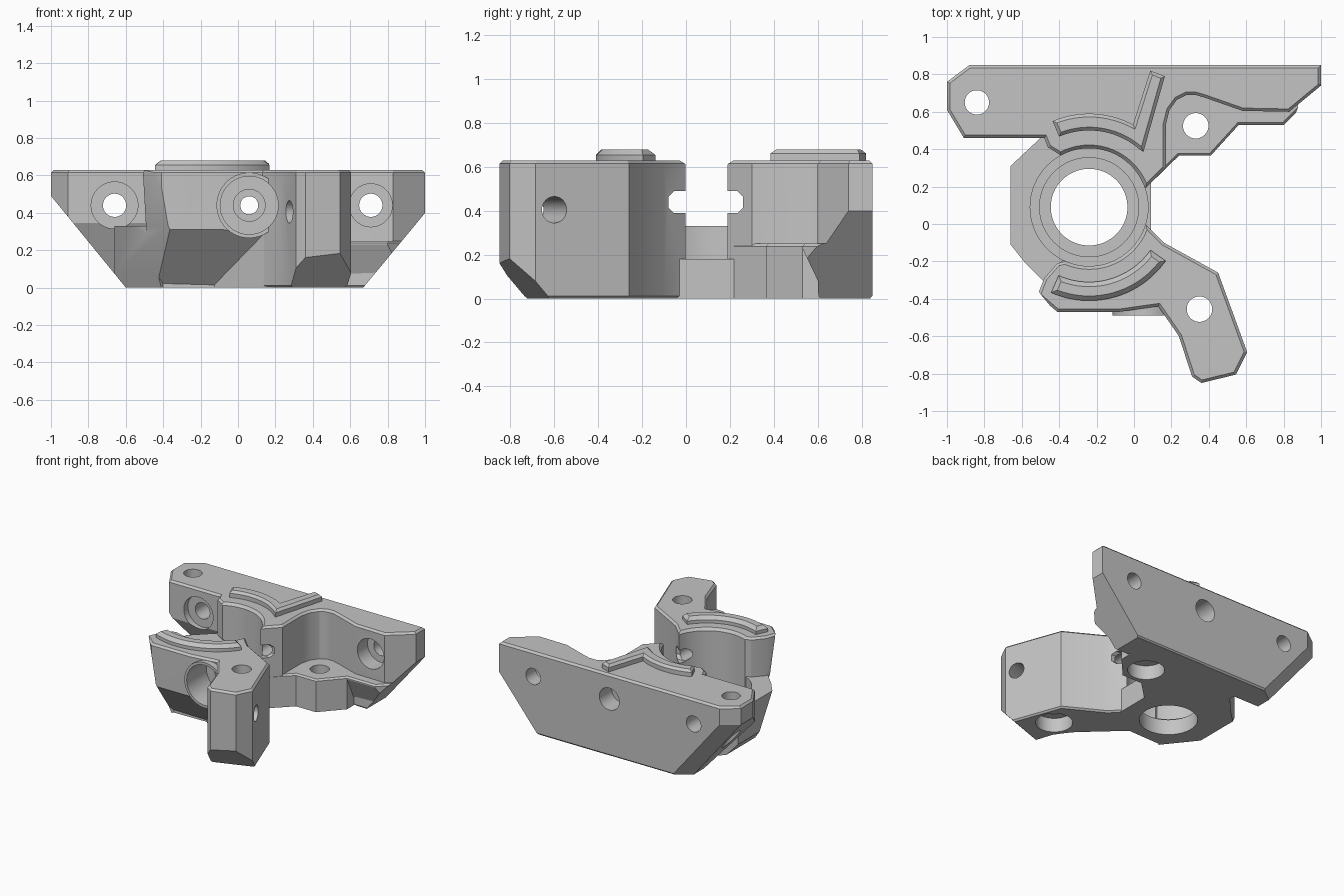
import bpy, bmesh, math
from mathutils import Matrix, Vector

cube = bpy.data.objects.get("Cube")
if cube:
    bpy.data.objects.remove(cube, do_unlink=True)

grey = bpy.data.materials.new("plain_grey")
grey.use_nodes = True
grey.diffuse_color = (0.55, 0.55, 0.55, 1)
grey.node_tree.nodes["Principled BSDF"].inputs["Base Color"].default_value = (0.55, 0.55, 0.55, 1)

TOP = 0.63
RING = Vector((-0.24, 0.09))


def add_object(name, bm):
    bmesh.ops.recalc_face_normals(bm, faces=bm.faces)
    mesh = bpy.data.meshes.new(name)
    bm.to_mesh(mesh)
    bm.free()
    mesh.materials.append(grey)
    ob = bpy.data.objects.new(name, mesh)
    bpy.context.scene.collection.objects.link(ob)
    return ob


def prism(name, pts, low, high, axis="z", bevel=0, foot=0):
    """Extrude a 2D profile along an axis, with optional chamfered rims."""
    place = {"z": lambda u, v, w: (u, v, w),
             "y": lambda u, v, w: (u, w, v),
             "x": lambda u, v, w: (w, u, v)}[axis]
    bm = bmesh.new()
    ends = [[bm.verts.new(place(u, v, w)) for u, v in pts] for w in (low, high)]
    caps = [bm.faces.new(ring) for ring in ends]
    n = len(pts)
    for i in range(n):
        j = (i + 1) % n
        bm.faces.new((ends[0][i], ends[0][j], ends[1][j], ends[1][i]))
    bmesh.ops.recalc_face_normals(bm, faces=bm.faces)
    rims = [(list(cap.edges), size) for cap, size in zip(caps, (foot, bevel)) if size]
    for edges, size in rims:
        bmesh.ops.bevel(bm, geom=edges, offset=size, segments=1,
                        affect="EDGES", clamp_overlap=True)
    return add_object(name, bm)


def rod(name, start, end, radius, radius_end=None):
    """Cylinder between two points."""
    start, end = Vector(start), Vector(end)
    bm = bmesh.new()
    turn = (end - start).to_track_quat("Z", "Y").to_matrix().to_4x4()
    bmesh.ops.create_cone(bm, cap_ends=True, segments=64, radius1=radius,
                          radius2=radius_end or radius, depth=(end - start).length,
                          matrix=Matrix.Translation((start + end) / 2) @ turn)
    return add_object(name, bm)


def spun(ob, degrees):
    ob.data.transform(Matrix.Rotation(math.radians(degrees), 4, "Z"))
    return ob


def combine(target, tool, operation):
    mod = target.modifiers.new("cut", "BOOLEAN")
    mod.operation, mod.object, mod.solver = operation, tool, "EXACT"
    bpy.context.view_layer.update()
    deps = bpy.context.evaluated_depsgraph_get()
    mesh = bpy.data.meshes.new_from_object(target.evaluated_get(deps))
    target.modifiers.clear()
    target.data = mesh
    bpy.data.objects.remove(tool, do_unlink=True)


def arc(radius, first, last, steps=20):
    angles = [math.radians(first + (last - first) * i / steps) for i in range(steps + 1)]
    return [(RING.x + radius * math.cos(a), RING.y + radius * math.sin(a)) for a in angles]


# Front block with its arm
body = prism("bracket_body", [
    (0.06, 0), (0.16, -0.10), (0.45, -0.26), (0.605, -0.685), (0.545, -0.805),
    (0.36, -0.85), (0.31, -0.815), (0.24, -0.60), (0.13, -0.44), (-0.08, -0.47),
    (-0.41, -0.47), (-0.515, -0.38), (-0.48, -0.29), (-0.41, -0.21),
    (-0.33, -0.19), (-0.24, 0)], 0, TOP, bevel=0.015, foot=0.012)
# Sloping underside of the front block
combine(body, prism("slope", [(-0.7, 0.565), (-0.7, -0.1), (-0.10, -0.1)],
                    -0.8, 0.14, "x"), "DIFFERENCE")

# Back bar, ring base, shelf, arm root and front boss
bar = prism("bar", [
    (-1, 0.76), (-0.88, 0.85), (1, 0.85), (1, 0.74), (0.83, 0.60), (0.58, 0.605),
    (0.38, 0.675), (0.33, 0.69), (0.28, 0.69), (0.23, 0.665), (0.19, 0.61),
    (0.17, 0.53), (0.17, 0.30), (0.06, 0.19), (-0.24, 0.18), (-0.38, 0.36),
    (-0.46, 0.41), (-0.48, 0.46), (-0.91, 0.46), (-1, 0.61)],
    0, TOP, bevel=0.015, foot=0.012)
# The left half of the bar leans back below its screw, and its back corner is clipped
combine(bar, prism("bar_undercut", [
    (0.3, 0.345), (0.46, 0.345), (0.64, 0), (0.692, -0.1), (0.3, -0.1)],
    -1.2, -0.38, "x"), "DIFFERENCE")
corner = prism("bar_corner", [(-1.2, 0.61), (-0.84, 0.88), (-1.2, 0.9)], -0.1, 0.49)
for vert in corner.data.vertices:
    vert.co.x += (0.49 - vert.co.z) * 0.816
combine(bar, corner, "DIFFERENCE")

shelf = prism("shelf", [
    (0.06, 0.19), (0.24, 0.365), (0.41, 0.365), (0.56, 0.53), (0.80, 0.53),
    (0.99, 0.72), (0.93, 0.84), (0.06, 0.84)], 0, 0.25, bevel=0.012)
# The foot of the shelf leans back under its outer end
combine(shelf, prism("shelf_undercut", [
    (0.53, 0.23), (0.4, 0.23), (0.4, -0.1), (0.688, -0.1)], 0.56, 1.1, "x"), "DIFFERENCE")

base = [(-0.36, 0.62), (-0.50, 0.46), (-0.66, 0.31), (-0.66, -0.13), (-0.48, -0.31),
        (-0.40, -0.21)]
parts = [
    bar, shelf,
    prism("ring_base", base + [(-0.3, -0.15), (-0.3, 0.62)], 0, 0.33),
    prism("ring_floor", base + [(0.0, -0.2), (0.09, -0.1), (0.09, 0.22), (0.05, 0.5)],
          0, 0.18),
    prism("arm_root", [
        (-0.13, -0.2), (0.15, -0.46), (0.25, -0.58), (0.3, -0.4), (0.1, -0.1)], 0, 0.31),
    rod("boss", (0.06, -0.49, 0.44), (0.06, -0.3, 0.44), 0.175),
]
for part in parts:
    combine(body, part, "UNION")

# Stepped ring seat
cx, cy = RING
cuts = [
    rod("seat", (cx, cy, 0.16), (cx, cy, 0.8), 0.315),
    rod("seat_step", (cx, cy, 0.12), (cx, cy, 0.3), 0.265),
    rod("seat_hole", (cx, cy, -0.1), (cx, cy, 0.3), 0.205),
    rod("seat_rim", (cx, cy, TOP - 0.02), (cx, cy, TOP + 0.02), 0.315, 0.35),
    # Side gap and cross groove with clipped corners
    prism("gap", [(-0.1, 0), (0.3, 0), (0.3, 0.18), (-0.1, 0.18)], 0.18, 0.8),
    prism("groove", [
        (-0.08, 0.415), (-0.055, 0.39), (0.235, 0.39), (0.26, 0.415),
        (0.26, 0.465), (0.235, 0.49), (-0.055, 0.49), (-0.08, 0.465)], -0.2, 0.155, "x"),
    # Sloping bar ends
    prism("left_end", [(-1.2, 0.735), (-1.2, -0.1), (-0.518, -0.1)], -1, 1, "y"),
    prism("right_end", [(1.2, 0.64), (1.2, -0.1), (0.587, -0.1)], -1, 1, "y"),
    # Leaning facet on the left front corner
    spun(prism("corner_facet", [
        (-0.625, TOP), (-0.585, 0.33), (-0.46, 0), (-0.425, -0.1), (-0.9, -0.1),
        (-0.9, TOP)], -0.6, 0.3, "x"), -51.5),
    # Chamfered arm toe
    spun(prism("toe", [(-1.03, 0.283), (-1.03, -0.1), (-0.69, -0.1)],
               -0.2, 0.6, "x"), 19.6),
    # Stepped pivot bore through block and bar
    rod("bore_mouth", (0.06, -0.6, 0.44), (0.06, -0.25, 0.44), 0.155),
    rod("bore_step", (0.06, -0.3, 0.44), (0.06, -0.19, 0.44), 0.085),
    rod("bore", (0.06, -0.3, 0.44), (0.06, 1, 0.44), 0.048),
    rod("bore_back", (0.06, 0.7, 0.44), (0.06, 1, 0.44), 0.085),
    # Crosswise hole in the arm
    rod("arm_cross_hole", (0.04, -0.79, 0.405), (0.80, -0.52, 0.405), 0.06),
]
# Upright screw holes, two of them with a wide mouth underneath
for x, y, r in ((-0.84, 0.65, 0.065), (0.33, 0.525, 0.068), (0.35, -0.455, 0.068)):
    cuts.append(rod("upright_hole", (x, y, -0.1), (x, y, 0.8), r))
    if x > 0:
        cuts.append(rod("under_mouth", (x, y, -0.1), (x, y, 0.11), 0.13))
# Counterbored bar screws
for x, floor, r in ((-0.66, 0.51, 0.125), (0.71, 0.73, 0.115)):
    cuts.append(rod("screw_hole", (x, 0.3, 0.44), (x, 1, 0.44), 0.062))
    cuts.append(rod("screw_head", (x, 0.36, 0.44), (x, floor, 0.44), r))
for cut in cuts:
    combine(body, cut, "DIFFERENCE")

# Raised ridges on the top faces
front = prism("front_ridge", arc(0.50, 246, 325) + arc(0.40, 325, 246),
              TOP - 0.02, 0.68, bevel=0.025)
back = prism("back_ridge", arc(0.50, 113, 62) + [(0.087, 0.82), (0.165, 0.79), (0.05, 0.385)]
             + arc(0.41, 49, 113), TOP - 0.02, 0.68, bevel=0.025)

for ob in (body, front, back):
    bpy.ops.object.select_all(action="DESELECT")
    ob.select_set(True)
    bpy.context.view_layer.objects.active = ob
    bpy.ops.object.shade_smooth_by_angle(angle=math.radians(25))
